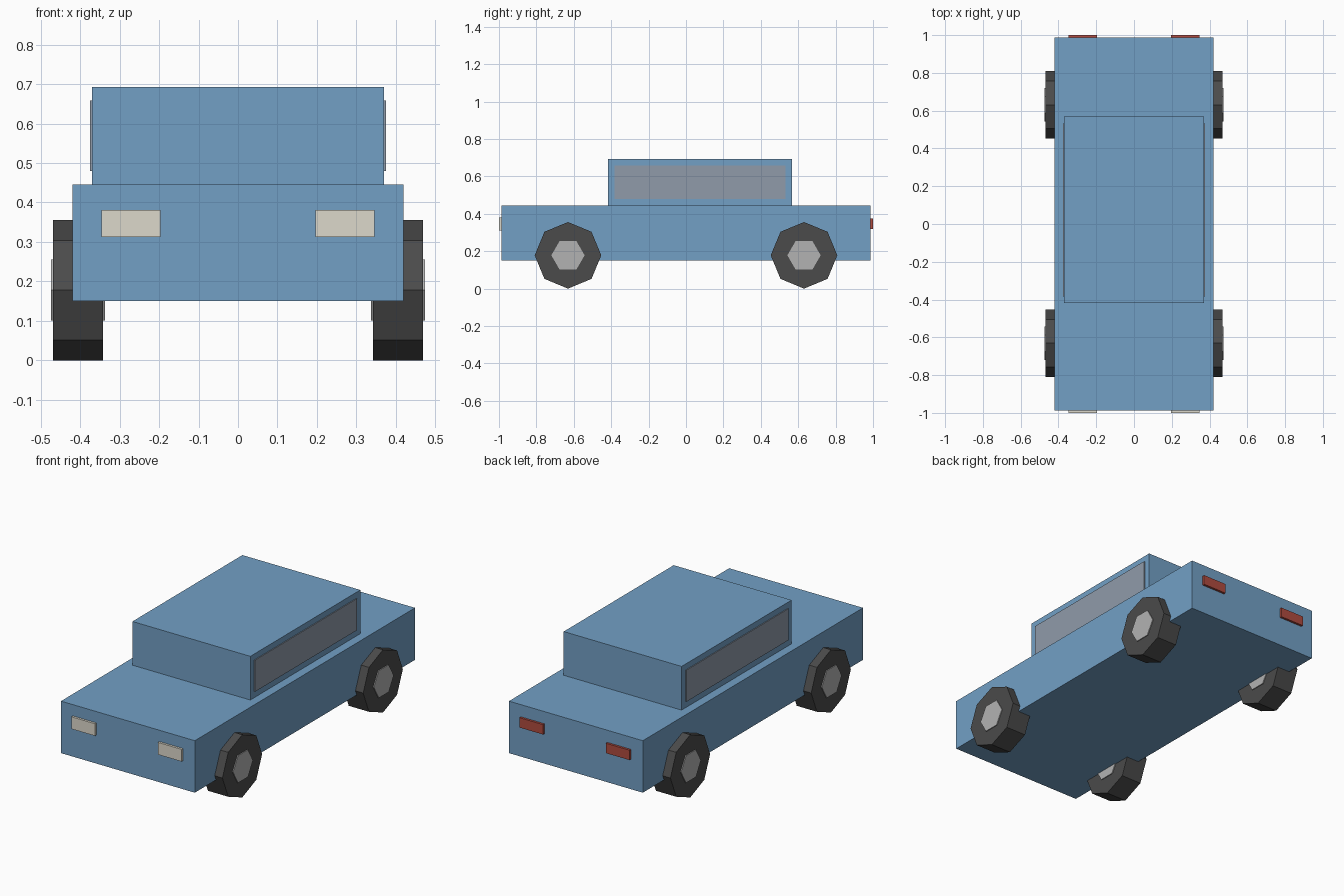
import bpy
import math

if "Cube" in bpy.data.objects:
    bpy.data.objects.remove(bpy.data.objects["Cube"])


def material(name, r, g, b):
    m = bpy.data.materials.new(name)
    m.diffuse_color = (r, g, b, 1)
    m.use_nodes = True
    m.node_tree.nodes["Principled BSDF"].inputs["Base Color"].default_value = m.diffuse_color
    return m


BLUE = material("blue_paint", 0.17, 0.35, 0.56)
GLASS = material("glass", 0.28, 0.33, 0.40)
RUBBER = material("rubber", 0.07, 0.07, 0.07)
METAL = material("metal", 0.45, 0.45, 0.45)
CREAM = material("lamp_cream", 0.72, 0.69, 0.60)
RED = material("lamp_red", 0.43, 0.07, 0.05)


def finish(name, mat):
    ob = bpy.context.object
    ob.name = name
    ob.data.materials.append(mat)
    bpy.ops.object.transform_apply(location=False, rotation=True, scale=True)
    return ob


def box(name, x, y, z, mat):
    """Box spanning the (min, max) range on each axis."""
    ranges = (x, y, z)
    bpy.ops.mesh.primitive_cube_add(size=1, location=[(a + b) / 2 for a, b in ranges])
    bpy.context.object.scale = [b - a for a, b in ranges]
    return finish(name, mat)


def disc(name, sides, radius, width, centre, mat):
    """Low-poly disc on an x axle, with a corner pointing up or along y."""
    bpy.ops.mesh.primitive_cylinder_add(vertices=sides, radius=radius, depth=width,
                                        location=centre)
    # first corner stays on the y axis
    bpy.context.object.rotation_euler = (0, math.pi / 2, 0)
    return finish(name, mat)


# Body and cabin
box("body", (-0.42, 0.42), (-0.987, 0.987), (0.15, 0.445), BLUE)
box("cabin", (-0.37, 0.37), (-0.418, 0.568), (0.445, 0.693), BLUE)

for side, label in ((-1, "left"), (1, "right")):
    def span(a, b):
        return tuple(sorted((side * a, side * b)))

    # Side window, slightly proud of the cabin
    box(f"window_{label}", span(0.364, 0.375), (-0.383, 0.532), (0.48, 0.659), GLASS)

    # Lamps
    box(f"headlight_{label}", span(0.197, 0.346), (-1.0, -0.975), (0.312, 0.381), CREAM)
    box(f"taillight_{label}", span(0.197, 0.346), (0.975, 1.0), (0.32, 0.376), RED)

    # Wheels: octagonal tyre with hexagonal hub
    for y, end in ((-0.631, "front"), (0.631, "rear")):
        centre = (side * 0.405, y, 0.178)
        disc(f"tyre_{end}_{label}", 8, 0.178, 0.127, centre, RUBBER)
        disc(f"hub_{end}_{label}", 6, 0.089, 0.137, centre, METAL)
